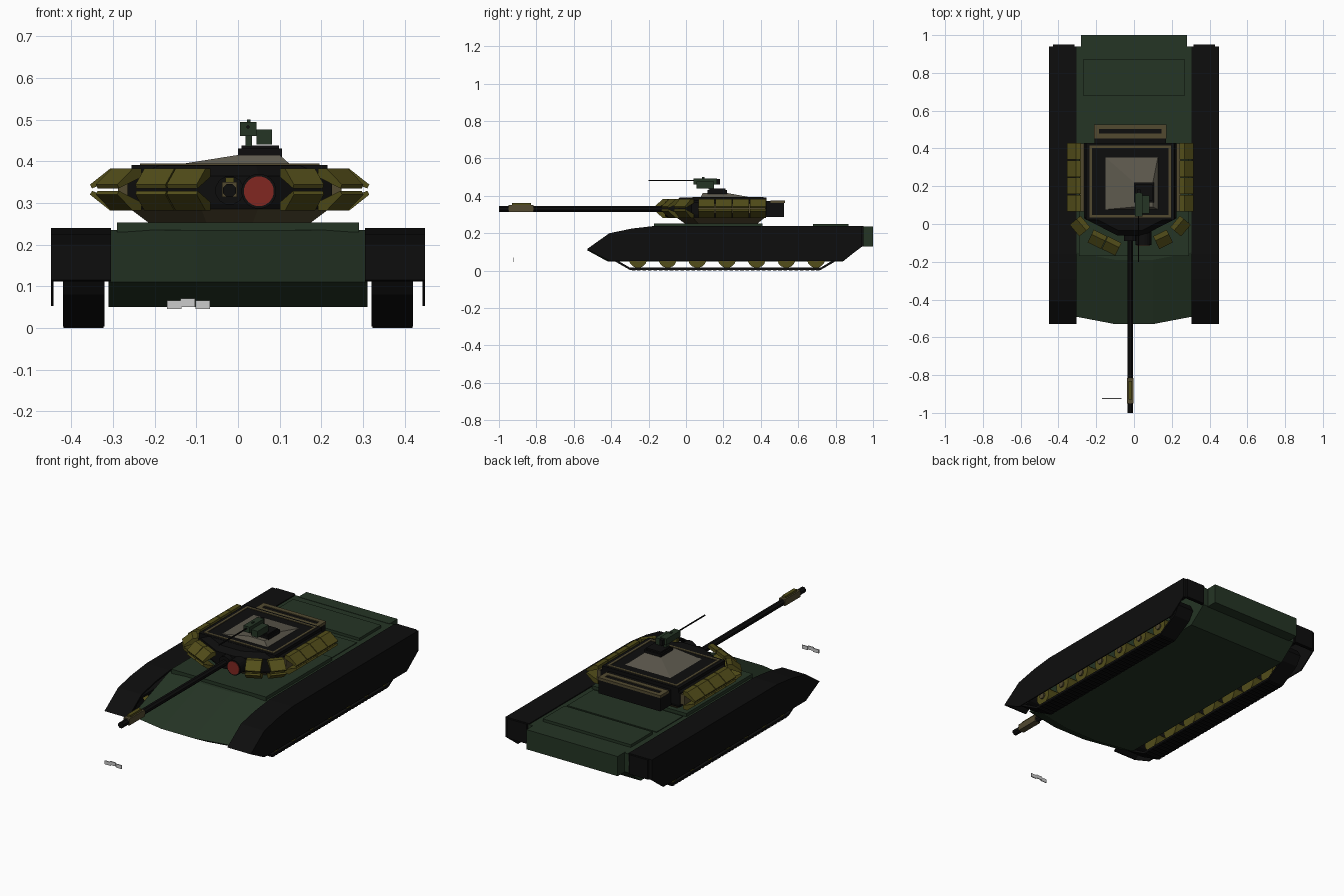
import bpy, bmesh, math
from mathutils import Vector, Matrix

if "Cube" in bpy.data.objects:
    bpy.data.objects.remove(bpy.data.objects["Cube"])


def mat(name, r, g, b):
    m = bpy.data.materials.new(name)
    m.diffuse_color = (r, g, b, 1)
    m.use_nodes = True
    m.node_tree.nodes["Principled BSDF"].inputs["Base Color"].default_value = m.diffuse_color
    return m


GREEN = mat("green", .018, .035, .018)
BLACK = mat("black", .004, .004, .004)
OLIVE = mat("olive", .085, .075, .01)
TAN = mat("tan", .085, .068, .03)
STONE = mat("stone", .11, .10, .075)
RED = mat("red", .22, .02, .015)
TX = -0.02   # turret centre line


def loft(name, rings, m=None, cap=True, loop=False):
    """Skin a list of equal-length closed rings."""
    bm = bmesh.new()
    vs = [[bm.verts.new(p) for p in r] for r in rings]
    n = len(vs[0])
    pairs = list(zip(vs, vs[1:])) + ([(vs[-1], vs[0])] if loop else [])
    for a, b in pairs:
        for i in range(n):
            j = (i + 1) % n
            bm.faces.new((a[i], a[j], b[j], b[i]))
    if cap and not loop:
        bm.faces.new(vs[0])
        bm.faces.new(vs[-1])
    bmesh.ops.recalc_face_normals(bm, faces=bm.faces)
    me = bpy.data.meshes.new(name)
    bm.to_mesh(me)
    bm.free()
    ob = bpy.data.objects.new(name, me)
    bpy.context.collection.objects.link(ob)
    if m:
        me.materials.append(m)
    return ob


def prism(name, prof, x0, x1, m):
    return loft(name, [[(x, y, z) for y, z in prof] for x in (x0, x1)], m)


def box(name, x0, x1, y0, y1, z0, z1, m=None):
    return prism(name, [(y0, z0), (y1, z0), (y1, z1), (y0, z1)], x0, x1, m)


def tube(name, axis, c, r, a, b, m, n=16):
    """Cylinder along x, y or z from a to b; c holds the other two coordinates."""
    rings = []
    for t in (a, b):
        ring = []
        for i in range(n):
            w = 2 * math.pi * (i + .5) / n
            p = [c[0] + r * math.cos(w), c[1] + r * math.sin(w)]
            p.insert("xyz".index(axis), t)
            ring.append(p)
        rings.append(ring)
    return loft(name, rings, m)


def frame(name, x0, x1, y0, y1, z0, z1, w, m):
    """Flat rectangular frame."""
    def rect(d, z):
        return [(x0 + d, y0 + d, z), (x1 - d, y0 + d, z), (x1 - d, y1 - d, z), (x0 + d, y1 - d, z)]
    return loft(name, [rect(0, z0), rect(0, z1), rect(w, z1), rect(w, z0)], m, loop=True)


# Hull with a shallow pointed nose
rings = []
for x, d in ((-.31, .04), (-.1, 0), (.1, 0), (.31, .04)):
    prof = [(-.42 + d, .05), (-.53 + d, .11), (-.19 + d, .235), (.94, .235), (.94, .13), (.84, .05)]
    rings.append([(x, y, z) for y, z in prof])
loft("hull", rings, GREEN)
box("rear_box", -.28, .28, .93, 1.0, .128, .237, GREEN)
box("turret_deck", -.29, .29, -.17, .41, .23, .253, GREEN)
box("engine_hatch", -.275, .275, .42, .65, .23, .239, GREEN)
box("engine_deck", -.27, .27, .68, .87, .23, .25, GREEN)

# Armour bricks on the sloped front plate
for row, (y, z) in enumerate(((-.47, .116), (-.31, .172))):
    for k in range(4):
        x = -.27 + .135 * k
        s = -.032 if k in (1, 2) else 0
        prof = [(y + s, z), (y + s + .006, z - .015), (y + s + .126, z + .03), (y + s + .12, z + .046)]
        prism(f"front_brick_{row}_{k}", prof, x + .002, x + .133, OLIVE)

# Fenders, skirts, tracks and wheels on both sides
SKIRT = [(-.53, .115), (-.41, .2), (-.29, .225), (-.16, .24), (.94, .24), (.94, .128), (.84, .053), (-.41, .053)]
FENDER = SKIRT[:6] + [(.932, .128), (.932, .232), (-.16, .232), (-.29, .217), (-.405, .192), (-.52, .112)]
TRACK = [(-.3, .01), (.72, .01), (.83, .075), (.86, .12), (.84, .155), (.8, .17),
         (-.38, .17), (-.43, .155), (-.45, .12), (-.43, .085)]
tcen = Vector((.2, .09))
for s, side in ((-1, "left"), (1, "right")):
    prism(f"skirt_{side}", SKIRT, s * .443, s * .449, BLACK)
    prism(f"fender_{side}", FENDER, s * .305, s * .446, BLACK)
    box(f"rear_flap_{side}", s * .315, s * .43, .935, .95, .13, .238, BLACK)
    # Track belt
    belt = []
    for i, (y, z) in enumerate(TRACK):
        p0, p1 = Vector(TRACK[i - 1]), Vector(TRACK[(i + 1) % len(TRACK)])
        t = (p1 - p0).normalized()
        n = Vector((t.y, -t.x)) * .006
        belt.append([(s * .32, y + n.x, z + n.y), (s * .42, y + n.x, z + n.y),
                     (s * .42, y - n.x, z - n.y), (s * .32, y - n.x, z - n.y)])
    loft(f"track_{side}", belt, BLACK, loop=True)
    for k in range(35):
        y = -.29 + k * .029
        box(f"track_pad_{side}_{k}", s * .322, s * .418, y, y + .019, 0, .008, BLACK)
    # Road wheels, idler and sprocket
    for k in range(7):
        y = -.257 + k * .1587
        tube(f"road_wheel_{side}_{k}", "x", (y, .064), .049, s * .33, s * .412, OLIVE)
        tube(f"wheel_hub_{side}_{k}", "x", (y, .064), .018, s * .41, s * .42, TAN, 8)
    tube(f"idler_{side}", "x", (-.39, .12), .045, s * .33, s * .41, BLACK)
    tube(f"sprocket_{side}", "x", (.8, .12), .045, s * .33, s * .41, BLACK)

# Turret body
PLAN = [(-.245, .03), (-.07, -.06), (.07, -.06), (.245, .03), (.245, .43), (-.245, .43)]


def plan(k, z, dy=0):
    return [(TX + x * k, .2 + (y - .2) * k + dy, z) for x, y in PLAN]


loft("turret_base", [plan(.78, .25), plan(.97, .285), plan(.97, .29)], TAN)
loft("turret_body", [plan(.98, .285), plan(1, .3), plan(1, .365), plan(.9, .39)], BLACK)
box("turret_roof", TX - .235, TX + .235, .02, .43, .36, .391, BLACK)
frame("roof_trim", TX - .215, TX + .215, .035, .415, .385, .394, .012, TAN)
loft("roof_dome", [[(-.17, .075, .388), (.13, .075, .388), (.13, .37, .388), (-.17, .37, .388)],
                   [(0, .09, .415), (.1, .09, .415), (.1, .22, .415), (0, .22, .415)]], STONE)

# Stowage bin behind the turret
box("rear_bin", TX - .19, TX + .19, .42, .525, .287, .372, BLACK)
frame("bin_lid", TX - .192, TX + .192, .452, .528, .362, .376, .026, TAN)

# Clamshell armour bricks around the turret: (radial from tip, height above mid)
WEDGE = [(0, .012), (-.005, .003), (-.075, .03), (-.075, .05), (-.048, .05)]
MID = .332


def clam(name, x, y, ang, w):
    """Upper and lower wedge, tip at x,y pointing along ang."""
    r = Vector((math.cos(ang), math.sin(ang), 0))
    t = Vector((-r.y, r.x, 0)) * w / 2
    for s, part in ((1, "upper"), (-1, "lower")):
        rings = [[Vector((x, y, MID + s * h)) + r * d + t * e for d, h in WEDGE] for e in (-1, 1)]
        loft(f"{name}_{part}", rings, OLIVE)


for s, side in ((-1, "left"), (1, "right")):
    for k in range(4):
        clam(f"side_brick_{side}_{k}", TX + s * .335, .11 + k * .0915, 0 if s > 0 else math.pi, .087)
    for k, (x, y, a) in enumerate(((.295, -.035, 40), (.19, -.115, 64), (.115, -.15, 64))):
        if s > 0 and k == 2:
            continue  # searchlight sits here
        a = math.radians(-a if s > 0 else 180 + a)
        clam(f"front_turret_brick_{side}_{k}", TX + s * x, y, a, .08)
    box(f"brick_mount_{side}", TX + s * .23, TX + s * .268, .065, .425, .305, .36, TAN)

# Gun with muzzle sleeve
tube("gun_barrel", "y", (TX, .33), .017, -1, 0, BLACK, 8)
tube("gun_mantlet", "y", (TX, .33), .035, -.09, 0, BLACK, 12)
box("muzzle_sleeve", TX - .018, TX + .018, -.95, -.815, .314, .35, TAN)
box("sleeve_ridge", TX - .01, TX + .01, -.93, -.83, .348, .361, OLIVE)

# Searchlight
tube("searchlight_body", "y", (.05, .328), .042, -.11, -.02, BLACK, 20)
tube("searchlight_lens", "y", (.05, .328), .036, -.113, -.1, RED, 20)

# Hatch ring and roof machine gun
box("hatch_base", .0, .105, .115, .22, .408, .43, BLACK)
box("hatch_top", .008, .098, .125, .21, .428, .438, BLACK)
box("gun_post", .018, .034, .12, .15, .435, .465, GREEN)
box("machine_gun", .005, .044, .04, .165, .461, .494, GREEN)
box("ammo_box", .044, .082, .055, .15, .44, .476, GREEN)
box("gun_sight", .022, .03, .085, .1, .49, .5, GREEN)
box("gun_grip", .015, .035, .165, .183, .46, .49, BLACK)
tube("machine_gun_barrel", "y", (.024, .482), .004, -.2, .05, BLACK, 8)

# Small loose bracket ahead of the nose
for k, (x, z) in enumerate(((-.17, .046), (-.138, .051), (-.102, .046))):
    box(f"bracket_{k}", x, x + .035, -.926, -.921, z, z + .02)
